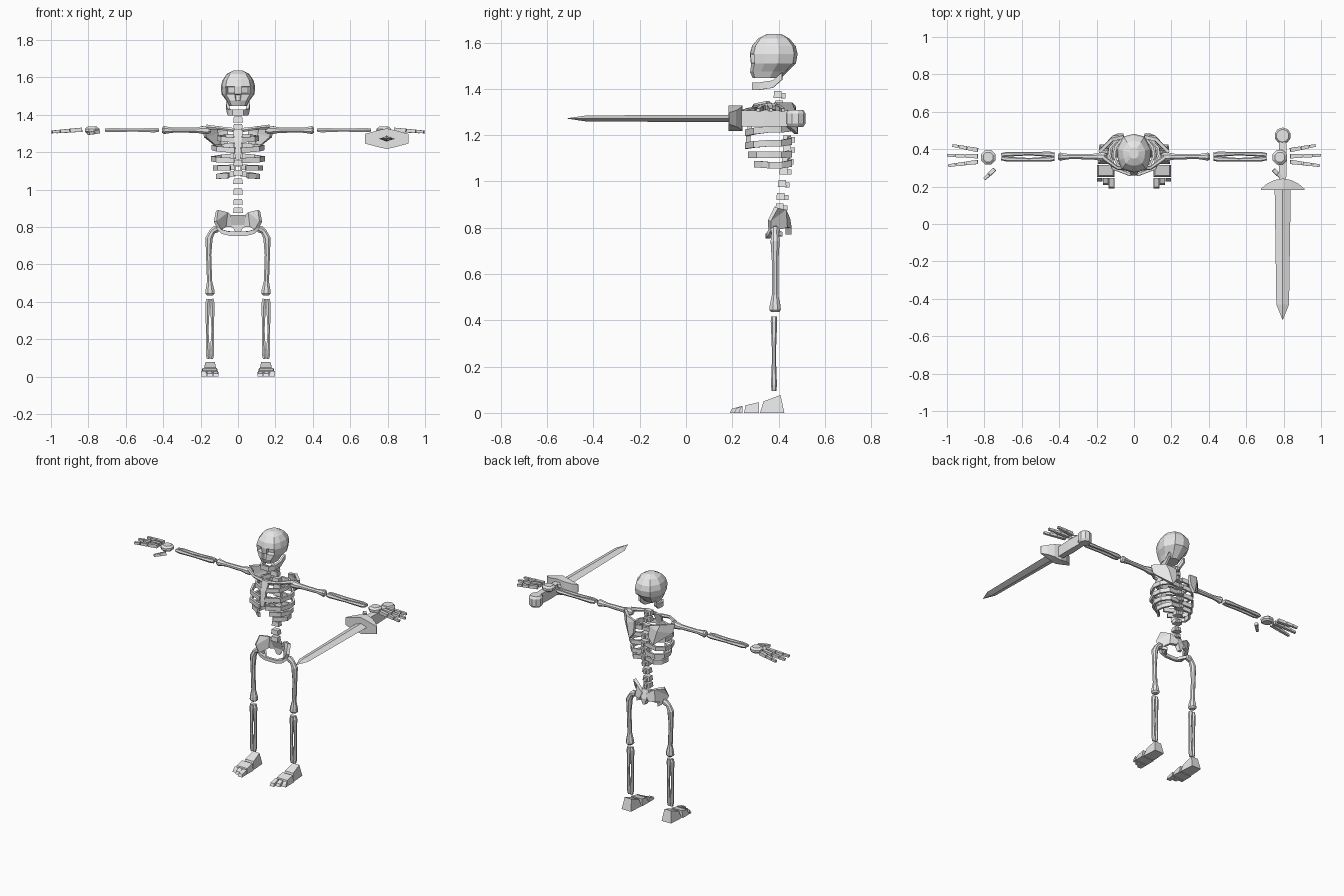
import bpy, bmesh, math
from mathutils import Vector

if "Cube" in bpy.data.objects:
    bpy.data.objects.remove(bpy.data.objects["Cube"])

bone = bpy.data.materials.new("bone_grey")
bone.diffuse_color = (0.8, 0.8, 0.8, 1)
bone.use_nodes = True
bone.node_tree.nodes["Principled BSDF"].inputs["Base Color"].default_value = bone.diffuse_color


def finish(name, bm):
    bmesh.ops.recalc_face_normals(bm, faces=bm.faces[:])
    me = bpy.data.meshes.new(name)
    bm.to_mesh(me)
    bm.free()
    me.materials.append(bone)
    ob = bpy.data.objects.new(name, me)
    bpy.context.collection.objects.link(ob)
    return ob


def loft_bm(rings):
    # Skin a list of equal-length point rings and cap both ends
    bm = bmesh.new()
    rows = [[bm.verts.new(p) for p in r] for r in rings]
    n = len(rows[0])
    for a, b in zip(rows, rows[1:]):
        for i in range(n):
            j = (i + 1) % n
            bm.faces.new((a[i], a[j], b[j], b[i]))
    bm.faces.new(rows[0])
    bm.faces.new(rows[-1])
    return bm


def loft(name, rings):
    return finish(name, loft_bm(rings))


def tangents(pts):
    return [(pts[min(i + 1, len(pts) - 1)] - pts[max(i - 1, 0)]).normalized() for i in range(len(pts))]


def tube(name, path, radii, sides=6):
    pts = [Vector(p) for p in path]
    rings = []
    for p, t, r in zip(pts, tangents(pts), radii):
        u = t.cross(Vector((0, 1, 0)) if abs(t.y) < .8 else Vector((0, 0, 1))).normalized()
        v = t.cross(u)
        rings.append([p + r * (math.cos(a) * u + math.sin(a) * v)
                      for a in (2 * math.pi * (k + .5) / sides for k in range(sides))])
    return loft(name, rings)


def band(name, path, height, thick):
    # Upright flat strip following a path
    pts = [Vector(p) for p in path]
    rings = []
    for p, t in zip(pts, tangents(pts)):
        n = Vector((t.y, -t.x, 0)).normalized() * thick / 2
        h = Vector((0, 0, height / 2))
        rings.append([p + n + h, p - n + h, p - n - h, p + n - h])
    return loft(name, rings)


def box(name, x0, x1, y0, y1, z0, z1, taper=1.0):
    cx, cy = (x0 + x1) / 2, (y0 + y1) / 2
    def ring(z, k):
        return [(cx + (x - cx) * k, cy + (y - cy) * k, z)
                for x, y in ((x0, y0), (x1, y0), (x1, y1), (x0, y1))]
    return loft(name, [ring(z0, 1), ring(z1, taper)])


def plate(name, verts, faces, thick):
    bm = bmesh.new()
    vs = [bm.verts.new(v) for v in verts]
    for f in faces:
        bm.faces.new([vs[i] for i in f])
    ob = finish(name, bm)
    mod = ob.modifiers.new("thickness", "SOLIDIFY")
    mod.thickness = thick
    mod.offset = 0
    return ob


# Skull with sunken eye sockets and nose
def skull_ring(z, w, yf, yb):
    d = yb - yf
    half = [(.2, .01), (.72, .08), (.93, .3), (1, .6), (.62, .93)]
    right = [(w * x, yf + d * y, z) for x, y in half]
    left = [(-x, y, z) for x, y, z in reversed(right)]
    return [(0, yf, z)] + right + [(0, yb, z)] + left


bm = loft_bm([skull_ring(*r) for r in (
    (1.446, .048, .288, .41), (1.475, .062, .276, .44), (1.51, .088, .28, .475),
    (1.55, .092, .276, .482), (1.585, .083, .285, .474), (1.618, .06, .312, .446),
    (1.637, .025, .35, .41))])
bm.normal_update()
bmesh.ops.recalc_face_normals(bm, faces=bm.faces[:])
front = [(f, f.calc_center_median()) for f in bm.faces if f.calc_center_median().y < .295]
eyes = [f for f, c in front if .025 < abs(c.x) < .07 and 1.515 < c.z < 1.545]
nose = [f for f, c in front if abs(c.x) < .02 and 1.48 < c.z < 1.505]
bmesh.ops.inset_individual(bm, faces=eyes, thickness=.006, depth=-.025)
bmesh.ops.inset_region(bm, faces=nose, thickness=.003, depth=-.015)
finish("skull", bm)

# Lower jaw
jaw = [(.058, .415, 1.455), (.052, .375, 1.42), (.045, .32, 1.412), (.028, .292, 1.411)]
band("jaw", jaw + [(-x, y, z) for x, y, z in reversed(jaw)], .032, .014)

# Spine: a body and a rear spur for every vertebra
for z, y in ((1.375, .40), (1.335, .405), (1.285, .42), (1.235, .435), (1.185, .44), (1.14, .44),
             (1.09, .435), (1.045, .425), (.99, .418), (.935, .412), (.89, .408)):
    box("vertebra", -.026, .026, y - .022, y + .016, z - .015, z + .015, .85)
    box("vertebra_spur", -.01, .01, y + .01, y + .03, z - .016, z + .006)

# Breastbone
loft("breastbone", [[(-w, y, z), (w, y, z), (w, y + .02, z), (-w, y + .02, z)]
                    for w, y, z in ((.012, .258, 1.16), (.02, .26, 1.2), (.018, .27, 1.26), (.03, .288, 1.325))])

# Ribs: back height, side height, front height, half width, front y, gap at the front
RIBS = ((1.285, 1.275, 1.265, .105, .28, .015), (1.235, 1.225, 1.21, .135, .262, .015),
        (1.18, 1.165, 1.155, .138, .262, .02), (1.12, 1.115, 1.115, .128, .275, .04),
        (1.085, 1.07, 1.075, .112, .30, .05))

for s in (-1, 1):
    for zb, zs, zf, w, yf, gap in RIBS:
        band("rib", [(s * .015, .445, zb), (s * w * .65, .452, (zb + zs) / 2), (s * w * .95, .41, zs),
                     (s * w, .36, zs), (s * w * .82, yf + .035, (zs + zf) / 2),
                     (s * gap, yf, zf)], .028, .014)

    # Collarbone and shoulder blade
    tube("collarbone", [(s * .02, .295, 1.318), (s * .09, .30, 1.328), (s * .165, .355, 1.335)],
         (.013, .01, .014))
    plate("shoulder_blade",
          [(s * .055, .465, 1.325), (s * .12, .45, 1.34), (s * .185, .385, 1.34),
           (s * .175, .395, 1.28), (s * .085, .475, 1.205), (s * .055, .475, 1.25), (s * .11, .465, 1.30)],
          [(0, 1, 6), (1, 2, 3, 6), (6, 3, 4), (0, 6, 4, 5)], .018)

    # Upper arm
    tube("upper_arm", [(s * x, .36, 1.318) for x in (.145, .16, .185, .22, .34, .38, .395, .405)],
         (.014, .024, .023, .016, .014, .02, .024, .016), 8)

    # Paired bones of the forearm and shin
    for k in (-1, 1):
        tube("forearm", [(s * x, .36 + k * o, 1.318) for x, o in
                         ((.425, .009), (.45, .013), (.56, .016), (.68, .013), (.71, .009))],
             (.012, .014, .009, .013, .01))
        tube("shin", [(s * .15 + k * o, .38, z) for z, o in
                      ((.415, .008), (.395, .012), (.25, .015), (.12, .011), (.095, .008))],
             (.013, .014, .008, .013, .01))

    # Wrist, fingers and thumb
    loft("wrist", [[(s * .78 + r * math.cos(a), .357 + r * math.sin(a), z)
                    for a in (math.pi * (i + .5) / 4 for i in range(8))]
                   for r, z in ((.03, 1.30), (.042, 1.31), (.042, 1.325), (.028, 1.336))])
    for y0, y1, tip in ((.395, .42, .97), (.362, .367, 1.0), (.332, .312, .993)):
        a, b = Vector((s * .835, y0, 1.32)), Vector((s * tip, y1, 1.308))
        for k, (t0, t1) in enumerate(((0, .4), (.43, .73), (.76, 1))):
            r = .016 - .002 * k
            tube("finger", [a.lerp(b, t0), a.lerp(b, t1)], (r, r - .002), 4)
    a, b = Vector((s * .745, .293, 1.31)), Vector((s * .80, .24, 1.30))
    if s > 0:
        a, b = Vector((.745, .29, 1.31)), Vector((.785, .25, 1.30))
    tube("thumb", [a, a.lerp(b, .5)], (.014, .014), 4)
    tube("thumb", [a.lerp(b, .55), b], (.013, .01), 4)

    # Hip wing
    plate("hip_wing",
          [(s * .012, .44, .84), (s * .06, .425, .878), (s * .112, .39, .888), (s * .122, .36, .83),
           (s * .098, .362, .785), (s * .03, .447, .80), (s * .07, .43, .80)],
          [(0, 1, 6, 5), (1, 2, 3), (1, 3, 4, 6)], .02)

    # Thigh bone with its head turned in to the hip
    tube("thigh", [(s * x, .385, z) for x, z in
                   ((.105, .79), (.12, .788), (.138, .775), (.155, .74), (.157, .65), (.152, .51),
                    (.15, .465), (.15, .445), (.15, .435))],
         (.018, .021, .017, .021, .015, .015, .025, .027, .018), 8)

    # Foot: heel block, instep and three toes
    def slab(name, x0, x1, ya, yb, za, zb, inset=0.0):
        # Slab running from its front edge to its back edge
        loft(name, [[(s * x0, y, 0), (s * x1, y, 0), (s * (x1 - inset), y + lean, z),
                     (s * (x0 + inset), y + lean, z)] for y, z, lean in ((ya, za, .008), (yb, zb, 0))])

    loft("heel", [[(s * .108, .32, 0), (s * .192, .32, 0), (s * .185, .425, 0), (s * .115, .425, 0)],
                  [(s * .118, .335, .05), (s * .18, .335, .05), (s * .174, .408, .077), (s * .124, .408, .077)]])
    slab("instep", .104, .198, .25, .315, .033, .046, .008)
    for i in range(3):
        x = .104 + i * .032
        slab("toe", x, x + .031, .19 + i * .018, .245, .018, .031, .002)

# Tail bone and the lower ring of the hips
loft("tail_bone", [[(-w, y, z), (w, y, z), (w * .6, y + .025, z), (-w * .6, y + .025, z)]
                   for w, y, z in ((.012, .43, .77), (.035, .43, .81), (.04, .41, .865))])
ring = [(.108, .375, .80), (.085, .362, .775), (.045, .355, .764), (0, .353, .764)]
band("hip_ring", ring + [(-x, y, z) for x, y, z in ring[-2::-1]], .022, .018)
back = [(.1, .37, .79), (.08, .41, .772), (.05, .36, .768)]
for s in (-1, 1):
    band("seat_bone", [(s * x, y, z) for x, y, z in back], .02, .014)

# Sword blade with a diamond section
SX, SZ = .795, 1.272
loft("blade", [[(SX - w, y, SZ), (SX, y, SZ + h), (SX + w, y, SZ), (SX, y, SZ - h)]
               for w, h, y in ((.043, .016, .19), (.034, .013, -.43), (.001, .001, -.512))])

# Sword guard: flat toward the blade, curved toward the grip, thickest at the middle
loft("guard", [[(SX + x, .183, SZ - h), (SX + x, y, SZ - h), (SX + x, y, SZ + h), (SX + x, .183, SZ + h)]
               for x, y, h in ((-.116, .188, .026), (-.085, .215, .034), (-.045, .235, .045), (0, .243, .055),
                               (.045, .235, .045), (.085, .215, .034), (.116, .188, .026))])

# Grip and rounded pommel
loft("grip", [[(SX - w, y, SZ - h), (SX + w, y, SZ - h), (SX + w, y, SZ + h), (SX - w, y, SZ + h)]
              for w, h, y in ((.018, .034, .22), (.022, .036, .34), (.018, .034, .46))])
loft("pommel", [[(SX + r * math.cos(a), .472 + r * math.sin(a), z)
                 for a in (math.pi * (i + .5) / 5 for i in range(10))]
                for r, z in ((.034, SZ - .037), (.044, SZ - .022), (.044, SZ + .022), (.034, SZ + .037))])
